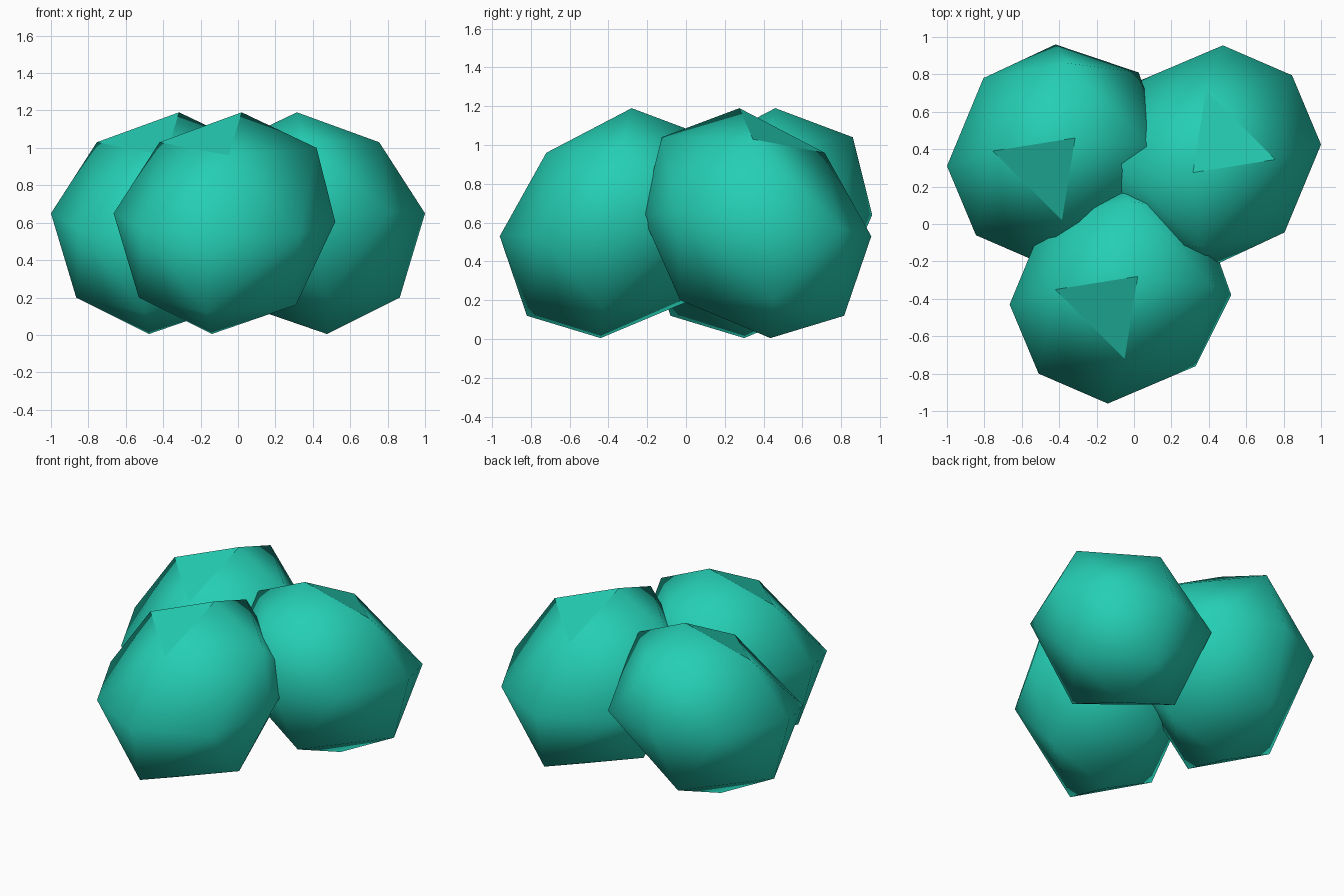
import bpy, bmesh, math
from mathutils import Matrix, Vector

if "Cube" in bpy.data.objects:
    bpy.data.objects.remove(bpy.data.objects["Cube"])

teal = bpy.data.materials.new("teal")
teal.diffuse_color = (0.0185, 0.62, 0.46, 1)
teal.use_nodes = True
teal.node_tree.nodes["Principled BSDF"].inputs["Base Color"].default_value = teal.diffuse_color

# Lumpy ball: an octahedron split once. Keys are the direction of each corner.
CORNERS = {
    (0, 0, 1): (.08, .08, .59), (0, 0, -1): (-.08, -.08, -.595),
    (-1, 0, 0): (-.605, -.07, .05), (1, 0, 0): (.58, -.02, .005),
    (0, -1, 0): (-.08, -.60, -.07), (0, 1, 0): (-.025, .58, .04),
    (-1, 0, 1): (-.36, .01, .43), (1, 0, 1): (.48, .03, .40),
    (0, -1, 1): (.01, -.36, .36), (0, 1, 1): (.04, .48, .44),
    (-1, -1, 0): (-.45, -.44, -.03), (-1, 1, 0): (-.41, .40, .06),
    (1, -1, 0): (.39, -.40, -.06), (1, 1, 0): (.42, .43, .03),
    (-1, 0, -1): (-.47, -.10, -.40), (1, 0, -1): (.37, -.07, -.44),
    (0, -1, -1): (-.11, -.46, -.48), (0, 1, -1): (-.08, .385, -.40),
}


def lump(name, location, turn):
    bm = bmesh.new()
    v = {k: bm.verts.new(p) for k, p in CORNERS.items()}
    for sx in (-1, 1):
        for sy in (-1, 1):
            for sz in (-1, 1):
                x, y, z = v[sx, 0, 0], v[0, sy, 0], v[0, 0, sz]
                xy, yz, xz = v[sx, sy, 0], v[0, sy, sz], v[sx, 0, sz]
                for tri in ((x, xy, xz), (y, yz, xy), (z, xz, yz), (xy, yz, xz)):
                    face = bm.faces.new(tri)
                    # one flat facet on the crown, the rest smooth
                    face.smooth = not (tri[0] is z and (sx, sy, sz) == (-1, -1, 1))
    bmesh.ops.recalc_face_normals(bm, faces=bm.faces)
    me = bpy.data.meshes.new(name)
    bm.to_mesh(me)
    bm.free()
    me.materials.append(teal)
    ob = bpy.data.objects.new(name, me)
    ob.location = location
    ob.rotation_euler.z = turn
    bpy.context.collection.objects.link(ob)


# Three identical lumps, the right one turned half round
lump("front_lump", (-.06, -.36, .6), 0)
lump("back_left_lump", (-.395, .38, .6), 0)
lump("back_right_lump", (.395, .355, .6), math.pi)
